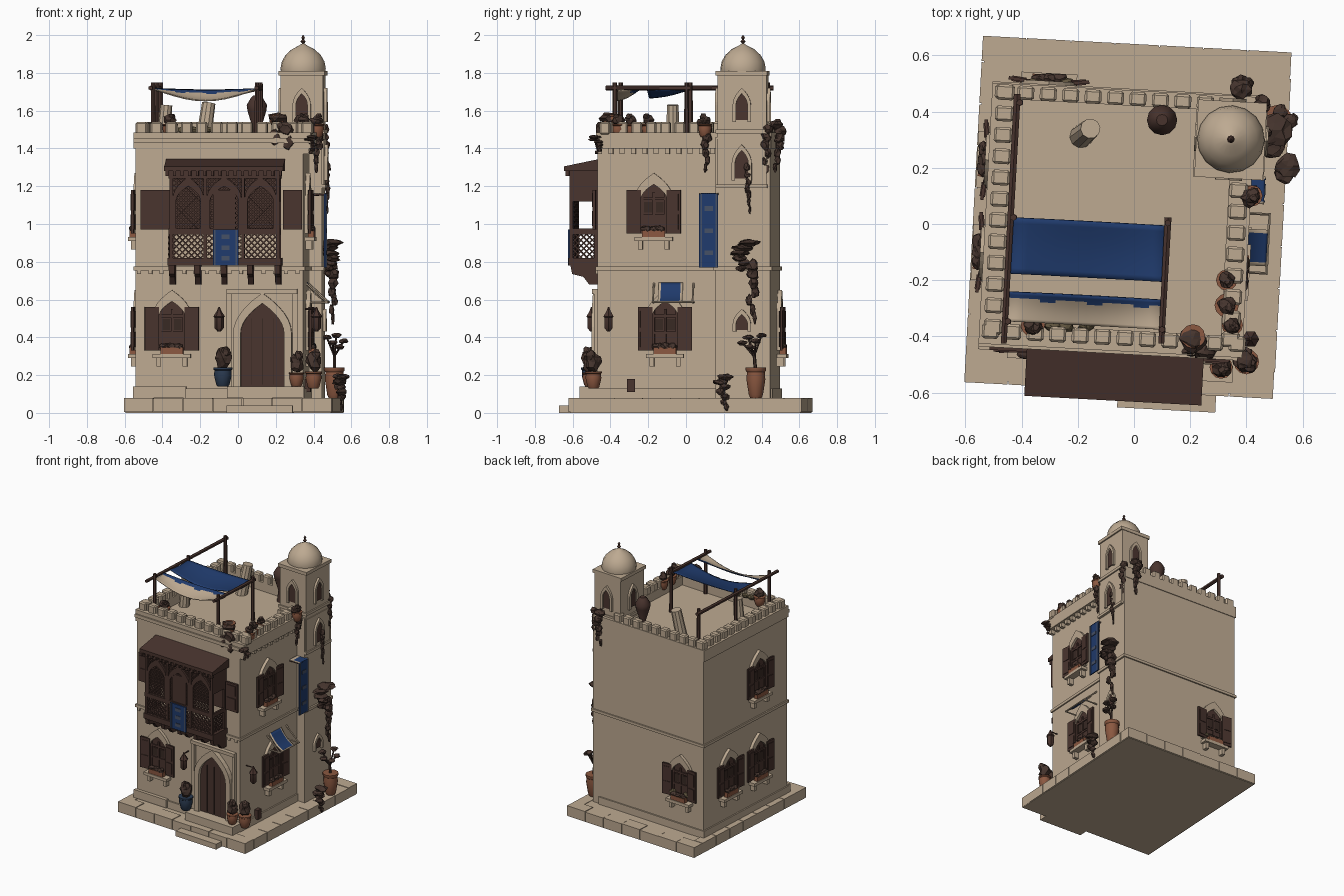
import bpy, bmesh, math, random
from mathutils import Matrix, Vector

random.seed(4)
if "Cube" in bpy.data.objects:
    bpy.data.objects.remove(bpy.data.objects["Cube"])

def material(name, rgb):
    m = bpy.data.materials.new(name)
    m.use_nodes = True
    m.diffuse_color = (*rgb, 1)
    m.node_tree.nodes["Principled BSDF"].inputs["Base Color"].default_value = (*rgb, 1)
    return m

SAND = material("sandstone", (.51, .4, .285))
WOOD = material("dark wood", (.066, .034, .027))
BLUE = material("blue cloth", (.014, .043, .15))
CLAY = material("terracotta", (.26, .098, .052))
LEAF = material("dry foliage", (.06, .035, .027))
OLIVE = material("olive leaves", (.12, .092, .05))
GLAZE = material("blue glaze", (.025, .045, .085))
SLATE = material("faded blue pattern", (.06, .08, .13))
DARK = material("dark opening", (.04, .022, .017))

T = Matrix.Translation
turn = lambda deg: Matrix.Rotation(math.radians(deg), 4, 'Z')
WORLD = Matrix.Identity(4)
BUILDING = turn(-3.1)          # the whole house is slightly turned

def finish(bm, name, mats, M, smooth=False):
    bm.transform(M)
    bmesh.ops.recalc_face_normals(bm, faces=bm.faces)
    for f in bm.faces:
        f.smooth = smooth
    me = bpy.data.meshes.new(name)
    bm.to_mesh(me)
    bm.free()
    if smooth:
        me.set_sharp_from_angle(angle=math.radians(40))
    for m in mats if isinstance(mats, list) else [mats]:
        me.materials.append(m)
    ob = bpy.data.objects.new(name, me)
    bpy.context.collection.objects.link(ob)
    return ob

def boxes(name, mat, items, M=BUILDING):
    bm = bmesh.new()
    for a, b, c, d, e, f in items:
        S = Matrix.Diagonal((b - a, d - c, f - e, 1))
        bmesh.ops.create_cube(bm, size=1, matrix=T(((a + b) / 2, (c + d) / 2, (e + f) / 2)) @ S)
    return finish(bm, name, mat, M)

def prisms(name, mat, polys, y0, y1, M=BUILDING):
    bm = bmesh.new()
    for poly in polys:
        f = bm.faces.new([bm.verts.new((x, y0, z)) for x, z in poly])
        r = bmesh.ops.extrude_face_region(bm, geom=[f])
        bmesh.ops.translate(bm, vec=(0, y1 - y0, 0), verts=[v for v in r["geom"] if isinstance(v, bmesh.types.BMVert)])
    return finish(bm, name, mat, M)

def lathe(name, mat, prof, loc, n=12, M=WORLD):
    bm = bmesh.new()
    rings = [[bm.verts.new((r * math.cos(k * math.tau / n), r * math.sin(k * math.tau / n), z)) for k in range(n)] for r, z in prof]
    for a, b in zip(rings, rings[1:]):
        for k in range(n):
            bm.faces.new((a[k], a[k - 1], b[k - 1], b[k]))
    bm.faces.new(rings[0])
    bm.faces.new(rings[-1])
    return finish(bm, name, mat, M @ T(loc), True)

def sticks(name, mat, items, M=WORLD, n=6):
    bm = bmesh.new()
    for p, q, r in items:
        p, q = Vector(p), Vector(q)
        bmesh.ops.create_cone(bm, cap_ends=True, segments=n, radius1=r, radius2=r * .85, depth=(q - p).length,
                              matrix=T((p + q) / 2) @ (q - p).to_track_quat('Z', 'Y').to_matrix().to_4x4())
    return finish(bm, name, mat, M)

def blobs(name, items, M=WORLD, mat=LEAF):
    bm = bmesh.new()
    for loc, size in items:
        r = bmesh.ops.create_icosphere(bm, subdivisions=2, radius=1)
        for v in r["verts"]:
            v.co = Vector(loc) + Vector(a * b for a, b in zip(v.co, size)) * random.uniform(.7, 1.15)
    return finish(bm, name, mat, M)

def cloth(name, mats, fn, rule, M=BUILDING, n=10):
    bm = bmesh.new()
    g = [[bm.verts.new(fn(i / n, j / n)) for j in range(n + 1)] for i in range(n + 1)]
    for i in range(n):
        for j in range(n):
            f = bm.faces.new((g[i][j], g[i + 1][j], g[i + 1][j + 1], g[i][j + 1]))
            f.material_index = rule(i, j)
    ob = finish(bm, name, mats, M, True)
    ob.modifiers.new("thickness", 'SOLIDIFY').thickness = .006

def arch(w, z0, zs, zt, n=6):
    side = [(w, z0)] + [(w * (1 - (k / n) ** 2), zs + (zt - zs) * k / n) for k in range(n + 1)]
    return side + [(-x, z) for x, z in side[-2::-1]]

def ring(name, mat, outer, inner, y0, y1, M):
    prisms(name, mat, [outer + inner[::-1]], y0, y1, M)

def lattice(name, x0, x1, z0, z1, step, y, M=BUILDING, t=.005):
    w, h, polys = x1 - x0, z1 - z0, []
    k = -h + step / 2
    while k < w:
        a, b = max(0, -k), min(h, w - k)
        for f in (lambda x: x0 + x, lambda x: x1 - x):
            polys.append([(f(k + a - t), z0 + a), (f(k + a + t), z0 + a), (f(k + b + t), z0 + b), (f(k + b - t), z0 + b)])
        k += step
    prisms(name, WOOD, polys, y, y + .008, M)

# Stone platform with edge blocks and entrance steps
boxes("platform", SAND, [(-.565, .525, -.585, .635, 0, .075)])
edge = []
for k in range(7):
    a, b = -.573 + k * .1577, -.573 + (k + 1) * .1577 - .004
    edge += [(a, b, -.595, -.5, .004, .08 - k % 2 * .003), (a, b, .55, .64, .004, .08 - k % 3 * .002)]
    a, b = -.5 + k * .15, -.5 + (k + 1) * .15 - .004
    edge += [(-.573, -.5, a, b, .004, .08), (.45, .53, a, b, .004, .078)]
boxes("platform_blocks", SAND, edge)
boxes("entrance_steps", SAND, [(-.025, .325, -.655, -.58, 0, .04), (-.03, .38, -.545, -.45, .08, .14), (-.53, -.25, -.475, -.45, .08, .14)])

# House body, storey band, parapet and battlements
boxes("house_walls", SAND, [(-.52, .37, -.45, .47, .07, 1.42), (.2, .435, .18, .47, .07, 1.46)])
boxes("plinth", SAND, [(-.53, .38, -.46, .48, .07, .13)])
boxes("storey_band", SAND, [(-.53, .38, -.46, .48, .755, .775), (.2, .447, .17, .48, .755, .775)])
boxes("parapet", SAND, [(-.53, .41, -.465, -.38, 1.43, 1.455), (-.53, .41, -.455, -.38, 1.4, 1.485), (-.53, -.45, -.455, .475, 1.4, 1.485),
                        (-.53, .43, .42, .475, 1.4, 1.485), (.33, .41, -.455, .19, 1.4, 1.485)])
merlons = []
for k in range(12):
    y = -.42 + k * .076
    merlons.append((-.515, -.45, y, y + .055, 1.475, 1.54))
    if k < 8:
        merlons.append((.333, .398, y, y + .055, 1.475, 1.54))
    x = -.52 + k * .08
    merlons.append((x, x + .06, -.435, -.38, 1.475, 1.54))
    if k < 10:
        merlons.append((x, x + .06, .42, .47, 1.475, 1.54))
ob = boxes("battlements", SAND, merlons)
ob.modifiers.new("worn_edges", 'BEVEL').width = .008
boxes("parapet_corbels", SAND, [(.36, .4, -.45 + k * .06, -.425 + k * .06, 1.37, 1.42) for k in range(11)])
boxes("band_dentils", SAND, [(-.51 + k * .06, -.49 + k * .06, -.46, -.44, .735, .756) for k in range(15)])

# Corner tower with dome
boxes("tower", SAND, [(.215, .44, .19, .45, 1.4, 1.79), (.4, .445, .19, .45, 1.2, 1.45)])
boxes("tower_ledges", SAND, [(.205, .45, .18, .455, 1.785, 1.81), (.205, .45, .18, .455, 1.48, 1.5), (.4, .453, .18, .455, 1.19, 1.21)])
lathe("dome", SAND, [(.118, 1.805), (.12, 1.825), (.113, 1.86), (.093, 1.895), (.06, 1.925), (.025, 1.943), (.006, 1.955)], (.328, .32, 0), 16, BUILDING)
lathe("finial", WOOD, [(.012, 1.945), (.005, 1.955), (.014, 1.966), (.005, 1.977), (.01, 1.986), (.002, 2)], (.328, .32, 0), 8, BUILDING)

def niche(name, M, w, z0, zs, zt):
    prisms(name + "_opening", WOOD, [arch(w, z0, zs, zt)], -.006, .01, M)
    ring(name + "_surround", SAND, arch(w + .018, z0 - .01, zs, zt + .03), arch(w, z0 - .01, zs, zt), -.016, .01, M)

for k, (x, y) in enumerate([(.328, .19), (.44, .32), (.328, .45), (.215, .32)]):
    niche("tower_window", BUILDING @ T((x, y, 0)) @ turn(90 * k), .03, 1.55, 1.63, 1.69)
niche("stair_window", BUILDING @ T((.445, .32, 0)) @ turn(90), .035, 1.24, 1.32, 1.39)
niche("small_niche", BUILDING @ T((.435, .32, 0)) @ turn(90), .03, .44, .47, .52)

# Shuttered windows with sill, planter and arched surround
def window(M, z, h=.22):
    ring("window_surround", SAND, arch(.1, z, z + h * .85, z + h + .1), arch(.07, z, z + h * .8, z + h + .04), -.022, .01, M)
    prisms("window_panel", WOOD, [arch(.072, z, z + h * .8, z + h + .045)], -.006, .01, M)
    boxes("window_panes", DARK, [(x - .02, x + .02, -.009, 0, z + h * .5, z + h * .76) for x in (-.031, .031)], M)
    boxes("window_bars", WOOD, [(-.006, .006, -.014, 0, z, z + h), (-.07, .07, -.014, 0, z + h * .8, z + h * .87), (-.07, -.055, -.014, 0, z, z + h),
                                (.055, .07, -.014, 0, z, z + h), (-.07, .07, -.014, 0, z + h * .4, z + h * .46), (-.055, .055, -.009, 0, z, z + h * .4)], M)
    for s in (-1, 1):
        H = M @ T((s * .068, -.018, 0)) @ turn(-s * 6)
        x0, x1 = sorted((0, s * .076))
        boxes("shutter", WOOD, [(x0, x1, -.006, .006, z, z + h + .01), (x0 + .012, x1 - .012, -.01, .01, z + .02, z + h * .45),
                                (x0 + .012, x1 - .012, -.01, .01, z + h * .55, z + h - .01)], H)
    boxes("window_sill", SAND, [(-.1, .1, -.05, .01, z - .04, z - .018)] + [(s - .012, s + .012, -.035, .01, z - .085, z - .04) for s in (-.07, .07)], M)
    boxes("planter", CLAY, [(-.06, .06, -.045, -.012, z - .018, z + .015)], M)
    blobs("planter_leaves", [((x, -.03, z + .022), (.03, .02, .018)) for x in (-.04, 0, .035)], M)

right = lambda y: BUILDING @ T((.37, y, 0)) @ turn(90)
left = lambda y: BUILDING @ T((-.52, y, 0)) @ turn(-90)
back = lambda x: BUILDING @ T((x, .47, 0)) @ turn(180)
front = lambda x: BUILDING @ T((x, -.45, 0))
for M, z in [(front(-.325), .33), (right(-.15), .95), (right(-.09), .33), (left(-.13), .95), (left(-.13), .33), (left(.2), .33), (back(-.33), .33)]:
    window(M, z)

# Front door
D = front(.155)
prisms("door", WOOD, [arch(.115, .14, .42, .58)], -.012, .01, D)
boxes("door_planks", DARK, [(x - .002, x + .002, -.015, 0, .15, .5) for x in (-.06, 0, .06)], D)
ring("door_arch", SAND, arch(.155, .13, .42, .635), arch(.115, .13, .42, .58), -.035, .01, D)
boxes("door_surround", SAND, [(-.19, .185, -.03, .01, .63, .655), (-.19, -.165, -.02, .01, .14, .64), (.16, .185, -.02, .01, .14, .64)], D)

# Wooden bay balcony
posts = (-.33, -.15, .05, .235)
parts = [(-.34, .26, -.61, -.45, .78, .82), (-.335, .255, -.605, -.585, .945, .975), (-.335, .255, -.605, -.45, 1.24, 1.3)]
parts += [(x, x + .018, -.605, -.585, .8, 1.28) for x in posts] + [(x, x + .018, -.475, -.45, .8, 1.28) for x in (posts[0], posts[-1])]
parts += [(x, x + .012, -.6, -.45, .945, .975) for x in (-.33, .24)] + [(-.1, .02, -.6, -.585, .975, 1.18)]
parts += [(x, x + .012, -.6, -.45, 1.12, 1.26) for x in (-.33, .24)]
boxes("balcony_frame", WOOD, parts)
boxes("balcony_back", WOOD, [(-.31, .24, -.46, -.445, .96, 1.26)])
for a, b in zip(posts, posts[1:]):
    c, w = (a + b + .018) / 2, (b - a) / 2 - .009
    lattice("balcony_lattice", c - w, c + w, .82, .945, .032, -.598)
    ring("balcony_arch", WOOD, arch(w, .975, 1.14, 1.25), arch(w - .016, .975, 1.12, 1.2), -.604, -.588, BUILDING @ T((c, 0, 0)))
    lattice("balcony_screen", c - w, c + w, .975, 1.24, .026, -.592)
for x in (-.33, .24):
    lattice("balcony_side_lattice", -.59, -.47, .82, .945, .03, 0, BUILDING @ T((x, 0, 0)) @ turn(90))
def side_profile(name, points, x, width):
    prisms(name, WOOD, [points], 0, width, BUILDING @ T((x, 0, 0)) @ turn(-90))
side_profile("balcony_roof", [(.44, 1.28), (.632, 1.28), (.632, 1.305), (.44, 1.345)], -.357, .631)
boxes("balcony_eave", WOOD, [(-.35 + k * .04, -.335 + k * .04, -.625, -.605, 1.255, 1.285) for k in range(16)])
for x in (-.335, -.2, -.06, .08, .225):
    side_profile("balcony_bracket", [(.445, .68), (.5, .68), (.53, .72), (.59, .735), (.6, .785), (.445, .785)], x, .03)
for a, b in ((-.49, -.335), (.265, .365)):
    boxes("balcony_shutter", WOOD, [(a, b, -.475, -.46, .97, 1.18), (a + .015, b - .015, -.48, -.46, .99, 1.07), (a + .015, b - .015, -.48, -.46, 1.09, 1.165)])

# Hanging rugs, one over the balcony rail and one over a bracket on the side wall
def rug(x0, x1, z0, z1, M):
    boxes("rug", BLUE, [(x0, x1, -.008, 0, z0, z1)], M)
    c, h = (x0 + x1) / 2, z1 - z0
    boxes("rug_pattern", SLATE, [(c - .022, c + .022, -.011, -.006, z0 + h * k - .012, z0 + h * k + .012) for k in (.2, .5, .8)]
          + [(x - .004, x + .004, -.011, -.006, z0, z1) for x in (x0 + .01, x1 - .01)], M)
rug(-.1, .035, .78, .97, BUILDING @ T((0, -.612, 0)))
S = right(.145)
rug(-.05, .05, .77, 1.16, S @ T((0, -.08, 0)))
cloth("rug_top", [SAND, BLUE], lambda u, v: (-.05 + .1 * u, -.088 * v, 1.165), lambda i, j: int(0 < i < 9 and j > 2), S)
sticks("rug_rods", WOOD, [((x, 0, 1.155), (x, -.085, 1.155), .006) for x in (-.045, .045)], S)

# Window awning and roof canopies
cloth("awning", [SAND, BLUE], lambda u, v: (-.07 + .13 * u, -.11 * v, .69 - .1 * v - .015 * math.sin(math.pi * v)),
      lambda i, j: int(0 < i < 9), right(-.055))
sticks("awning_frame", SAND, [((x, 0, z), (x, -.11, .585), .006) for x in (-.105, .105) for z in (.585, .685)]
       + [((-.11, -.11, .587), (.11, -.11, .587), .006)], right(-.045))
sag = lambda y0, d, s: lambda u, v: (-.43 + .555 * u, y0 - d * v, 1.72 - s * (.15 + .85 * v) * math.sin(math.pi * u) - .008 * math.sin(math.pi * v))
cloth("blue_canopy", BLUE, sag(0, .2, .05), lambda i, j: 0)
cloth("pale_canopy", [SAND, BLUE], sag(-.265, .105, .065), lambda i, j: int(j < 2 + i % 3 // 2))
beams = [((-.44, .44, 1.72), (-.44, -.45, 1.72), .014), ((.12, .03, 1.72), (.12, -.42, 1.72), .014)]
beams += [((x, y, 1.41), (x, y, 1.75), .014) for x, y in ((-.43, .41), (-.43, 0), (-.43, -.37), (.12, .01), (.12, -.37))]
sticks("canopy_frame", WOOD, beams, BUILDING)

# Roof vents, pots and plants
sticks("roof_vents", SAND, [((-.19, .31, 1.4), (-.155, .34, 1.64), .042), ((-.4, -.07, 1.4), (-.38, -.07, 1.63), .038)], n=10)
POT = [(.6, 0), (.75, .1), (1, .6), (.95, .85), (1.08, .9), (1.08, 1), (.85, 1)]
def pot(mat, x, y, z, r, h):
    lathe("pot", mat, [(a * r, b * h) for a, b in POT], (x, y, z))
def bush(x, y, z, r, h):
    blobs("bush", [((x, y, z), (r, r, h)), ((x + r * .3, y - r * .3, z + h * .6), (r * .6, r * .6, h * .6))])
for mat, x, y, z, r, h in [(GLAZE, -.08, -.505, .14, .047, .1), (CLAY, .31, -.51, .14, .038, .075), (CLAY, .4, -.49, .13, .042, .09)]:
    pot(mat, x, y, z, r, h)
    bush(x, y, z + h + .05, r, .055)
for x, y, r in [(.33, -.2, .035), (.33, -.29, .04), (.35, -.36, .035), (.42, .1, .035), (-.36, -.36, .04)]:
    pot(CLAY, x, y, 1.46, r, .07)
    bush(x, y, 1.55, r * .85, .03)
blobs("parapet_leaves", [((x, -.365, 1.5), (.03, .02, .02)) for x in (-.29, -.24, -.17)] + [((x, .5, .36), (.03, .02, .02)) for x in (-.36, -.24)], mat=OLIVE)
lathe("roof_jar", WOOD, [(.03, 1.41), (.02, 1.5), (.05, 1.6), (.054, 1.63), (.03, 1.67), (.02, 1.68)], (.1, .37, 0))
pot(CLAY, .21, -.4, 1.5, .04, .08)
blobs("corner_shrub", [((.21, -.41, 1.56), (.055, .05, .035)), ((.25, -.45, 1.5), (.05, .03, .045)), ((.2, -.45, 1.45), (.045, .025, .05)),
                       ((.27, -.46, 1.43), (.035, .025, .04))])
boxes("wall_box", WOOD, [(.37, .4, -.29, -.25, .11, .18)])
pot(CLAY, .51, .37, .08, .05, .16)
tree = [((.51, .37, .2), (.51, .36, .32), .01)]
tips = [(.47, .33, .4), (.56, .37, .38), (.52, .4, .41), (.5, .3, .37), (.54, .34, .35)]
sticks("small_tree", LEAF, tree + [((.51, .36, .3), p, .006) for p in tips])
blobs("tree_leaves", [(p, (.028, .028, .014)) for p in tips])

# Trailing vines
def vine(x, y, z0, z1, r, n=6):
    blobs("vine", [((x + random.uniform(-.3, .3) * r, y + random.uniform(-.5, .5) * r, z1 + (z0 - z1) * k / n),
                    (r * (1 - .7 * k / n),) * 2 + ((z1 - z0) / n * .75,)) for k in range(n + 1)])
for args in [(.42, .1, 1.3, 1.54, .035), (.47, .33, 1.08, 1.3, .022), (.39, .49, 1.3, 1.53, .04), (.49, .31, .74, .9, .065), (.54, .2, .03, .19, .045),
             (.5, .35, .5, .78, .035), (.39, -.47, 1.38, 1.46, .035), (.46, .42, 1.25, 1.5, .03)]:
    vine(*args)

# Wall lanterns
for x, y in [(-.1, -.5), (.415, -.41)]:
    lathe("lantern", WOOD, [(.008, .43), (.025, .45), (.025, .505), (.031, .51), (.012, .54), (.004, .56)], (x, y, 0), 6)
    s = (x, y + .06, .55) if x < 0 else (x - .06, y, .55)
    sticks("lantern_arm", WOOD, [((x, y, .55), s, .005)])
